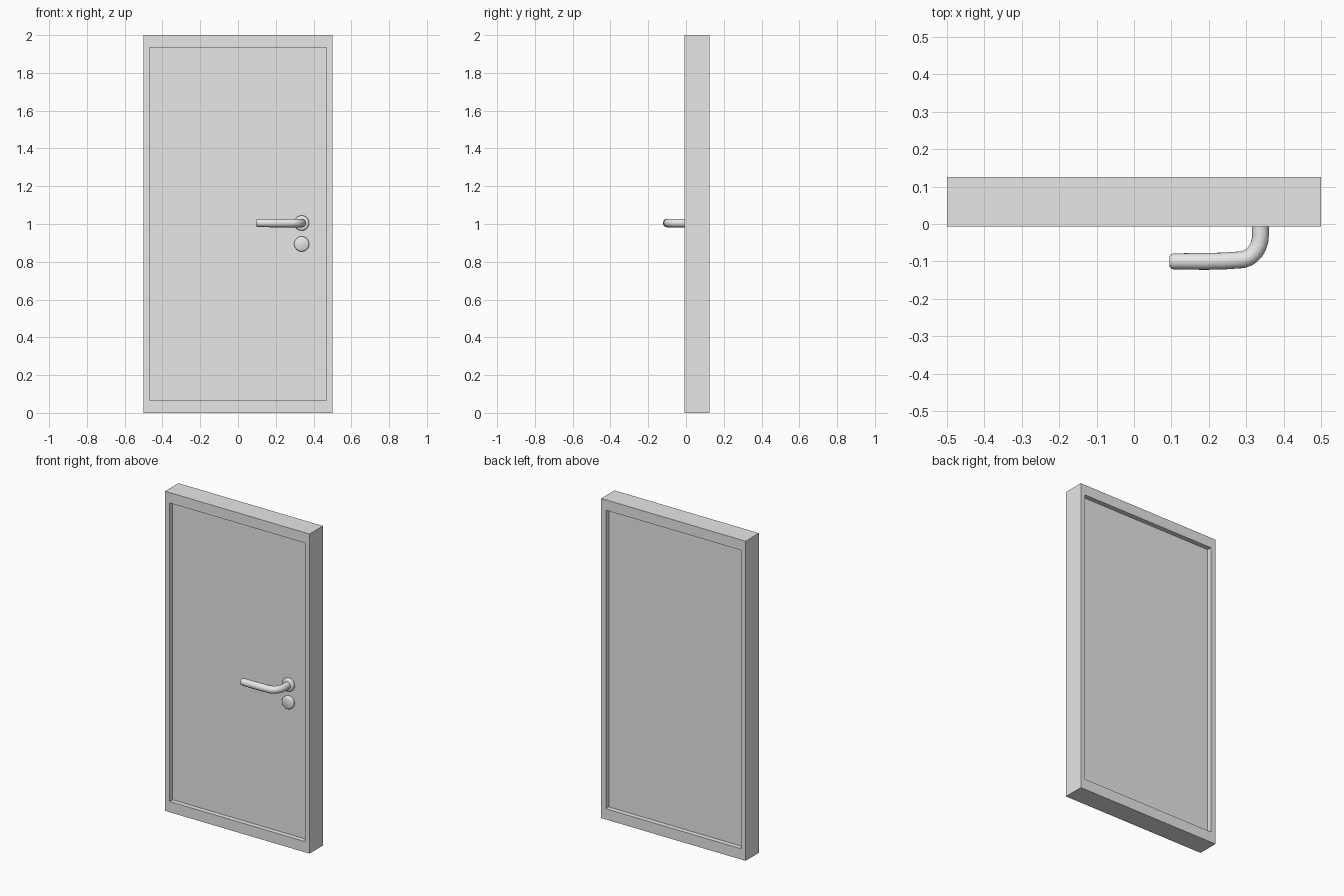
import bpy, bmesh
from math import sin, cos, pi
from mathutils import Vector

cube = bpy.data.objects.get("Cube")
if cube:
    bpy.data.objects.remove(cube, do_unlink=True)

GREY = 0.8
paint = bpy.data.materials.new("light_grey")
paint.use_nodes = True
paint.diffuse_color = (GREY, GREY, GREY, 1)
paint.node_tree.nodes["Principled BSDF"].inputs["Base Color"].default_value = (GREY, GREY, GREY, 1)

FRONT, BACK = -0.007, 0.125      # outer faces of the frame
RECESS = 0.03                    # depth of the panel on both sides
PANEL = FRONT + RECESS


def add_object(name, bm, smooth=False):
    bmesh.ops.recalc_face_normals(bm, faces=bm.faces)
    mesh = bpy.data.meshes.new(name)
    bm.to_mesh(mesh)
    bm.free()
    mesh.materials.append(paint)
    obj = bpy.data.objects.new(name, mesh)
    bpy.context.collection.objects.link(obj)
    if smooth:
        bpy.ops.object.select_all(action='DESELECT')
        obj.select_set(True)
        bpy.context.view_layer.objects.active = obj
        bpy.ops.object.shade_smooth_by_angle(angle=0.7)
    return obj


def skin(bm, rings):
    """Join equal rings of points into a tube with closed ends."""
    loops = [[bm.verts.new(p) for p in ring] for ring in rings]
    n = len(loops[0])
    for a, b in zip(loops, loops[1:]):
        for i in range(n):
            j = (i + 1) % n
            bm.faces.new((a[i], a[j], b[j], b[i]))
    bm.faces.new(loops[0])
    bm.faces.new(loops[-1])


# Door slab with a surrounding frame: inset both large faces and sink them
bm = bmesh.new()
bmesh.ops.create_cube(bm, size=1)
for v in bm.verts:
    v.co = (v.co.x, BACK if v.co.y > 0 else FRONT, (v.co.z + 0.5) * 2)
for face in [f for f in bm.faces if abs(f.normal.y) > 0.9]:
    inward = -face.normal.copy()
    bmesh.ops.inset_region(bm, faces=[face], thickness=0.001)
    for v in face.verts:          # opening corners
        v.co.x = 0.468 if v.co.x > 0 else -0.468
        v.co.z = 1.935 if v.co.z > 1 else 0.067
    sunk = bmesh.ops.extrude_face_region(bm, geom=[face])
    verts = [g for g in sunk["geom"] if isinstance(g, bmesh.types.BMVert)]
    bmesh.ops.translate(bm, verts=verts, vec=inward * RECESS)
    bmesh.ops.delete(bm, geom=[face], context='FACES_ONLY')
add_object("door_and_frame", bm)


# Round plates behind the lever and over the lock
def round_plate(name, z):
    bm = bmesh.new()
    profile = [(0.04, 0), (0.04, 0.012), (0.038, 0.017), (0.033, 0.02)]
    skin(bm, [[(0.337 + r * cos(i * pi / 16), PANEL - d, z + r * sin(i * pi / 16))
               for i in range(32)] for r, d in profile])
    add_object(name, bm, smooth=True)


round_plate("lever_plate", 1.005)
round_plate("lock_plate", 0.894)

# Lever: a round bar that leaves the door, bends and runs sideways
path = [Vector((0.338, PANEL, 0)), Vector((0.338, -0.03, 0))]
for k in range(1, 9):
    a = k * pi / 16
    path.append(Vector((0.283 + 0.055 * cos(a), -0.03 - 0.066 * sin(a), 0)))
path += [Vector(p) for p in ((0.24, -0.099, 0), (0.19, -0.1, 0), (0.108, -0.1, 0),
                             (0.1, -0.1, 0), (0.095, -0.1, 0))]
radii = [0.0225] * (len(path) - 2) + [0.02, 0.014]
radii[-3] = 0.0215
rings = []
for k, (p, r) in enumerate(zip(path, radii)):
    along = (path[min(k + 1, len(path) - 1)] - path[max(k - 1, 0)]).normalized()
    across = along.cross(Vector((0, 0, 1)))
    rings.append([p + across * r * cos(i * pi / 10) + Vector((0, 0, 1.005 + r * sin(i * pi / 10)))
                  for i in range(20)])
bm = bmesh.new()
skin(bm, rings)
add_object("lever_handle", bm, smooth=True)
